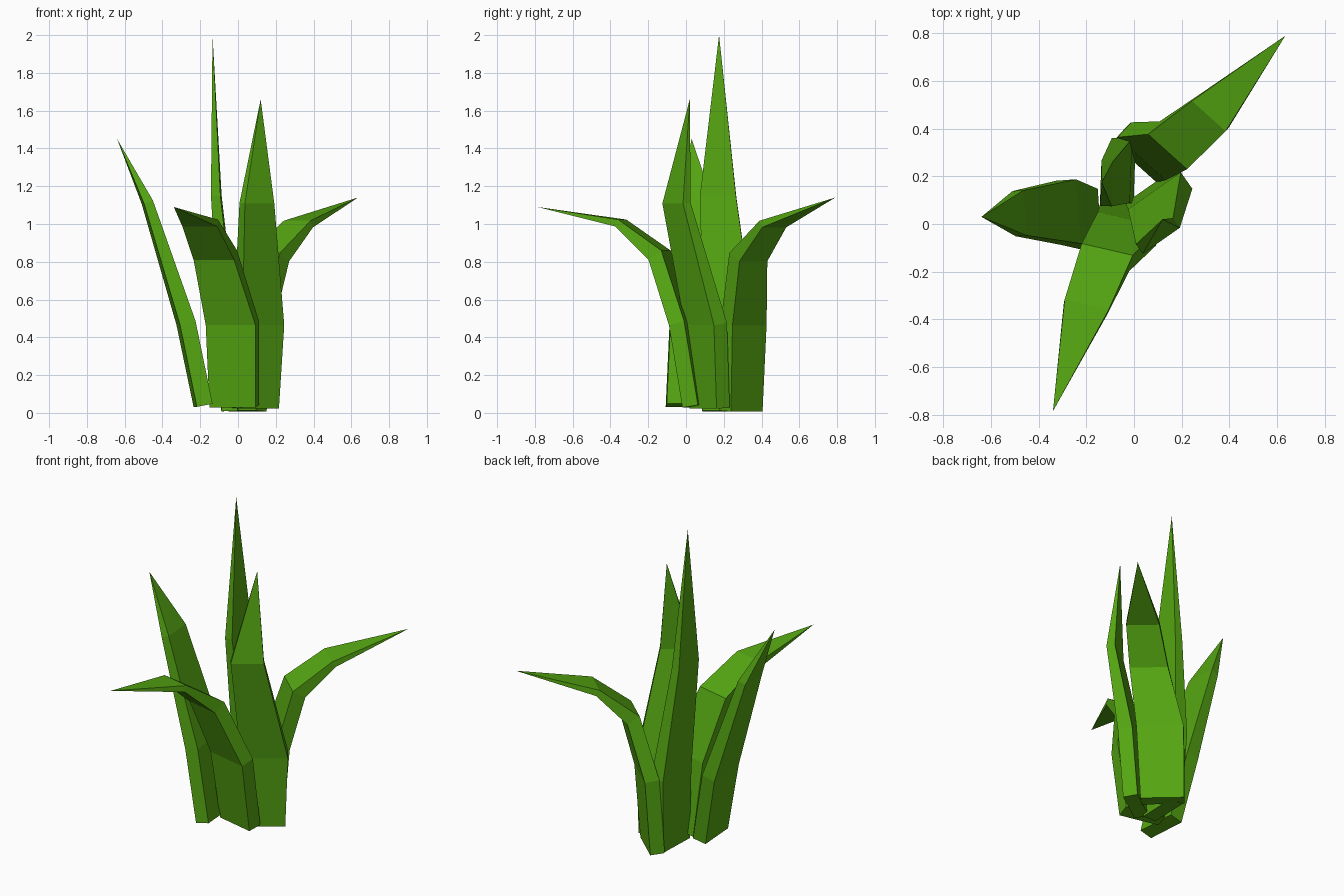
import bpy, bmesh, math
from mathutils import Vector

cube = bpy.data.objects.get("Cube")
if cube:
    bpy.data.objects.remove(cube, do_unlink=True)

# Single leaf colour
green = bpy.data.materials.new("leaf_green")
green.use_nodes = True
colour = (0.09, 0.38, 0.006, 1)
green.diffuse_color = colour
shader = green.node_tree.nodes["Principled BSDF"]
shader.inputs["Base Color"].default_value = colour
shader.inputs["Roughness"].default_value = 0.9

# Width and thickness of a blade at each level, below its pointed tip
STRAIGHT = [(0.25, 0.085), (0.27, 0.085), (0.19, 0.05)]
BENT = [(0.25, 0.085), (0.27, 0.085), (0.22, 0.085), (0.19, 0.04)]


def make_blade(name, width_angle, sizes, path):
    """Sweep a flat rectangular section along the path and close it to a point."""
    points = [Vector(p) for p in path]
    angle = math.radians(width_angle)
    across = Vector((math.cos(angle), math.sin(angle), 0))
    bm = bmesh.new()
    rings = []
    for i, (width, thick) in enumerate(sizes):
        tangent = (points[i + 1] - points[i]).normalized()
        if i:
            tangent += (points[i] - points[i - 1]).normalized()
        depth = across.cross(tangent).normalized()
        corners = [(-1, -1), (1, -1), (1, 1), (-1, 1)]
        rings.append([bm.verts.new(points[i] + across * a * width / 2 + depth * d * thick / 2)
                      for a, d in corners])
    tip = bm.verts.new(points[-1])
    bm.faces.new(rings[0])
    for k in range(4):
        n = (k + 1) % 4
        for low, high in zip(rings, rings[1:]):
            bm.faces.new((low[k], low[n], high[n], high[k]))
        bm.faces.new((rings[-1][k], rings[-1][n], tip))
    bmesh.ops.recalc_face_normals(bm, faces=bm.faces[:])
    mesh = bpy.data.meshes.new(name)
    bm.to_mesh(mesh)
    bm.free()
    mesh.materials.append(green)
    bpy.context.collection.objects.link(bpy.data.objects.new(name, mesh))


# Upright blades
make_blade("tall_blade", 88, STRAIGHT,
           [(-.04, .21, .01), (-.055, .225, .47), (-.115, .17, 1.15), (-.135, .175, 2)])
make_blade("middle_blade", 35, STRAIGHT,
           [(.09, .125, .025), (.11, .105, .47), (.1, -.05, 1.11), (.12, .02, 1.66)])
make_blade("right_leaning_blade", 94, STRAIGHT,
           [(-.185, .02, .04), (-.275, .05, .475), (-.48, .045, 1.115), (-.64, .03, 1.45)])

# Blades that bend over and point outward
make_blade("front_bent_blade", -13, BENT,
           [(-.02, .05, .035), (-.03, -.02, .475), (-.12, -.14, .835),
            (-.2, -.345, 1.005), (-.34, -.785, 1.09)])
make_blade("back_bent_blade", 138, BENT,
           [(.03, .29, .01), (.06, .305, .47), (.165, .33, .825),
            (.32, .46, 1), (.635, .79, 1.14)])
